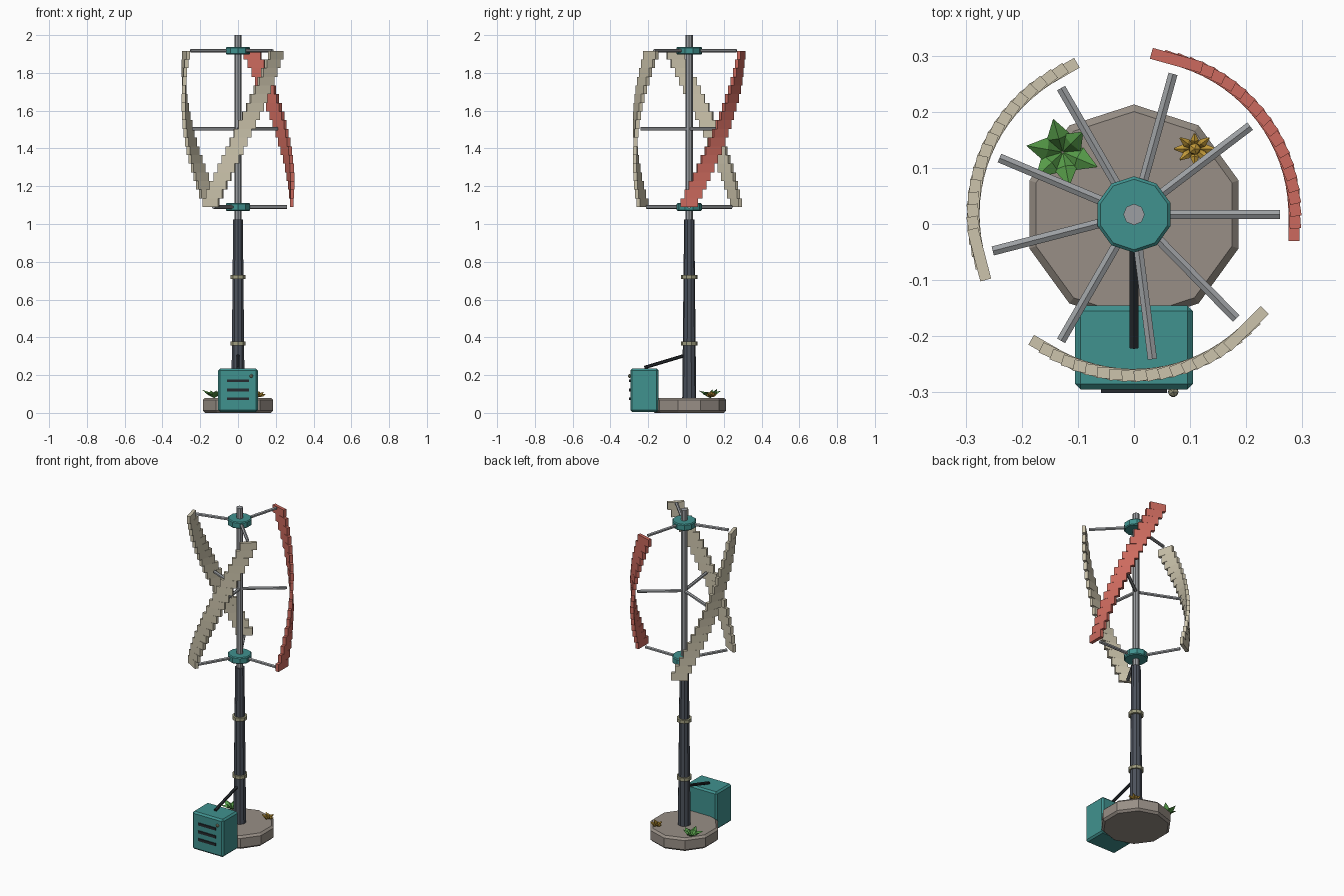
import bpy, bmesh, math
from mathutils import Matrix, Vector

if "Cube" in bpy.data.objects:
    bpy.data.objects.remove(bpy.data.objects["Cube"])

CY = 0.017            # rotor and mast axis
TWIST = 1.3           # blade twist over its height
Z0, Z1 = 1.09, 1.917  # rotor bottom and top


def material(name, r, g, b):
    lin = [((c / 255 + 0.055) / 1.055) ** 2.4 for c in (r, g, b)]
    m = bpy.data.materials.new(name)
    m.diffuse_color = (*lin, 1)
    m.use_nodes = True
    m.node_tree.nodes["Principled BSDF"].inputs["Base Color"].default_value = m.diffuse_color
    return m


TEAL = material("teal paint", 64, 146, 143)
CREAM = material("cream blade", 204, 196, 172)
RED = material("red blade", 204, 106, 94)
STEEL = material("steel", 156, 159, 162)
SLATE = material("dark slate", 76, 82, 92)
STONE = material("concrete", 152, 143, 134)
BLACK = material("black rubber", 38, 42, 46)
GREEN = material("leaf green", 88, 158, 74)
GOLD = material("gold flower", 192, 152, 56)
OLIVE = material("pale olive", 158, 156, 126)


def finish(name, bm, mat, bevel=0):
    bmesh.ops.recalc_face_normals(bm, faces=bm.faces)
    me = bpy.data.meshes.new(name)
    bm.to_mesh(me)
    bm.free()
    me.materials.append(mat)
    ob = bpy.data.objects.new(name, me)
    bpy.context.collection.objects.link(ob)
    if bevel:
        mod = ob.modifiers.new("bevel", "BEVEL")
        mod.width, mod.segments, mod.limit_method = bevel, 1, "ANGLE"
        mod.angle_limit = math.radians(50)
    return ob


def add_box(bm, size, matrix):
    bmesh.ops.create_cube(bm, size=1, matrix=matrix @ Matrix.Diagonal((*size, 1)))


def add_rod(bm, a, b, r1, r2, sides):
    a, b = Vector(a), Vector(b)
    rot = (b - a).to_track_quat("Z", "Y").to_matrix().to_4x4() if (b - a).xy.length > 1e-6 else Matrix()
    bmesh.ops.create_cone(bm, cap_ends=True, segments=sides, radius1=r1, radius2=r2,
                          depth=(b - a).length, matrix=Matrix.Translation((a + b) / 2) @ rot)


def rod(name, a, b, r1, r2, sides, mat, bevel=0):
    bm = bmesh.new()
    add_rod(bm, a, b, r1, r2, sides)
    return finish(name, bm, mat, bevel)


def post(name, z0, z1, r1, r2, sides, mat, bevel=0):
    return rod(name, (0, CY, z0), (0, CY, z1), r1, r2, sides, mat, bevel)


# Base, mast, mast rings and shaft
post("base", 0, 0.08, 0.196, 0.196, 10, STONE, 0.012)
post("mast", 0.07, 1.025, 0.037, 0.027, 10, SLATE)
for i, z in enumerate((0.367, 0.72)):
    post(f"mast_ring_{i}", z - 0.01, z + 0.01, 0.043, 0.043, 10, OLIVE)
post("shaft", 1.0, 2.0, 0.019, 0.019, 8, STEEL)

# Hubs
for name, z in (("lower_hub", Z0), ("upper_hub", Z1)):
    post(name, z - 0.02, z + 0.02, 0.068, 0.068, 10, TEAL, 0.005)

# Three arms at three levels, following the twist
for level, t in (("lower", 0), ("middle", 0.5), ("upper", 1)):
    bm = bmesh.new()
    z = Z0 + (Z1 - Z0) * t
    for k in range(3):
        a = TWIST * t + k * math.tau / 3
        d = Vector((math.cos(a), math.sin(a), 0))
        c = Vector((0, CY, z))
        add_rod(bm, c + d * 0.012, c + d * 0.26, 0.0095, 0.0095, 6)
    finish(f"{level}_arms", bm, STEEL)

# Stepped helical blades
STEPS = 18
step_h = (Z1 - Z0) / STEPS
for k in range(3):
    bm = bmesh.new()
    for i in range(STEPS):
        a = TWIST * i / (STEPS - 1) + k * math.tau / 3
        m = (Matrix.Translation((0, CY, Z0 + step_h * (i + 0.5)))
             @ Matrix.Rotation(a, 4, "Z") @ Matrix.Translation((0.285, 0, 0)))
        add_box(bm, (0.02, 0.094, step_h), m)
    finish(f"blade_{k}", bm, RED if k == 0 else CREAM)

# Control cabinet with vents, knob and cable
bm = bmesh.new()
add_box(bm, (0.21, 0.15, 0.23), Matrix.Translation((0, -0.22, 0.12)))
finish("cabinet", bm, TEAL, 0.01)
bm = bmesh.new()
for z in (0.17, 0.122, 0.075):
    add_box(bm, (0.118, 0.009, 0.015), Matrix.Translation((0, -0.2965, z)))
finish("cabinet_vents", bm, BLACK)
bm = bmesh.new()
bmesh.ops.create_icosphere(bm, subdivisions=1, radius=0.0105,
                           matrix=Matrix.Translation((0.07, -0.299, 0.195)))
finish("cabinet_knob", bm, OLIVE)
rod("cable", (0, -0.01, 0.303), (0, -0.22, 0.24), 0.009, 0.009, 6, BLACK)

# Leafy plant: folded diamond leaves
bm = bmesh.new()
for deg, length, rise in ((106, 0.062, 0.04), (45, 0.052, 0.05), (-23, 0.068, 0.03),
                          (-79, 0.062, 0.04), (223, 0.066, 0.03), (170, 0.066, 0.045)):
    m = Matrix.Translation((-0.127, 0.128, 0.078)) @ Matrix.Rotation(math.radians(deg), 4, "Z")
    root, left, right, ridge, tip = [bm.verts.new(m @ Vector(p)) for p in (
        (0, 0, 0), (length * 0.45, 0.022, 0.02), (length * 0.45, -0.022, 0.02),
        (length * 0.4, 0, 0.032), (length, 0, rise))]
    for f in ((root, right, ridge), (root, ridge, left), (ridge, right, tip),
              (ridge, tip, left), (root, left, right), (left, tip, right)):
        bm.faces.new(f)
finish("leafy_plant", bm, GREEN)

# Flower cluster: small pointed petals around a bud
bm = bmesh.new()
c = Vector((0.108, 0.134, 0.085))
for i in range(8):
    a = i * math.tau / 8
    d = Vector((math.cos(a), 0.75 * math.sin(a), 0.35 + 0.3 * (i % 2)))
    mid = c + d * 0.022
    add_rod(bm, c, mid, 0.003, 0.008, 5)
    add_rod(bm, mid, c + d * 0.036, 0.008, 0.002, 5)
bmesh.ops.create_icosphere(bm, subdivisions=1, radius=0.012,
                           matrix=Matrix.Translation(c + Vector((0, 0, 0.018))))
finish("flower_cluster", bm, GOLD)
